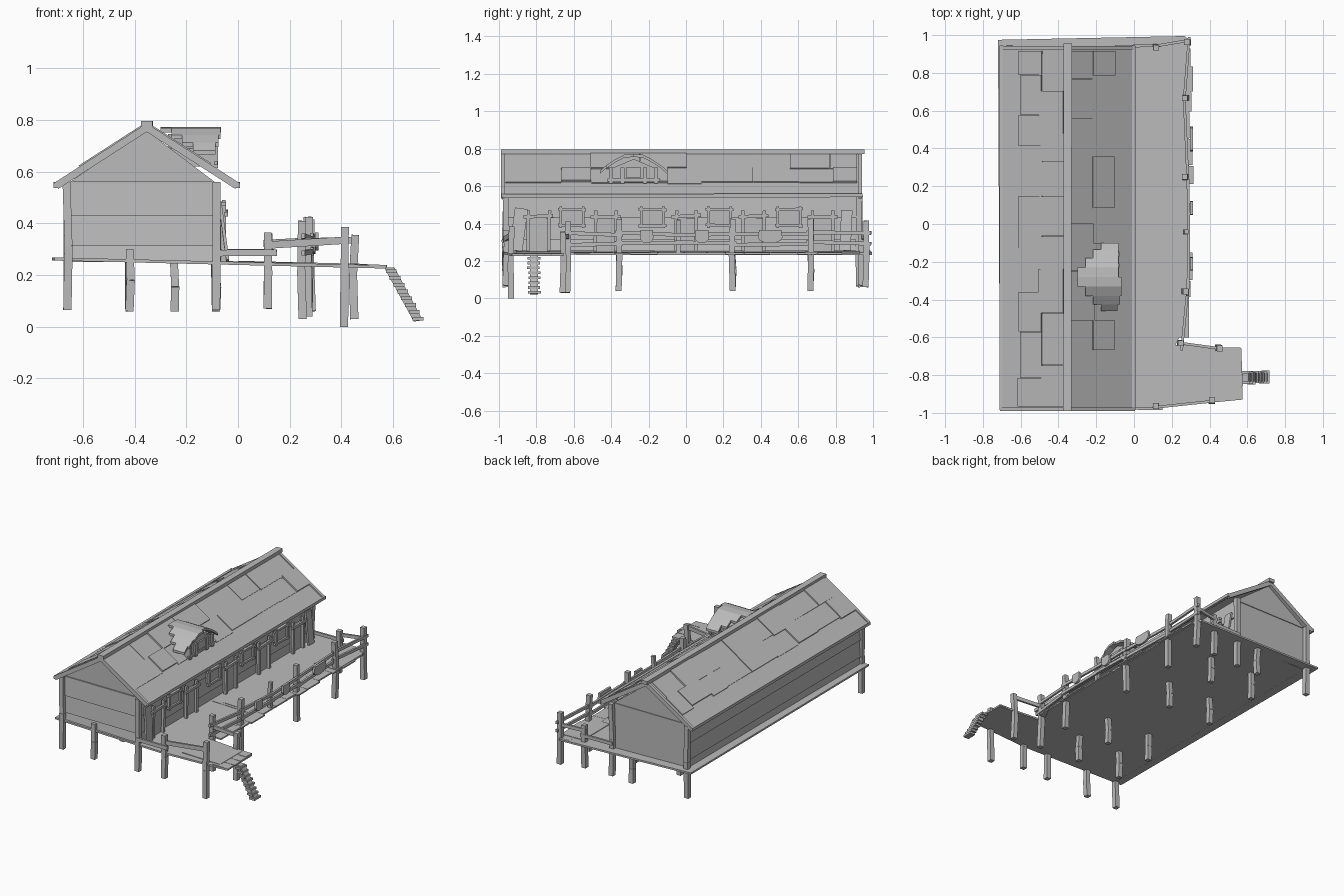
import bpy, bmesh, math, random
from mathutils import Vector

random.seed(4)
if "Cube" in bpy.data.objects:
    bpy.data.objects.remove(bpy.data.objects["Cube"])

GREY = (0.5, 0.5, 0.5, 1)
mat = bpy.data.materials.new("weathered grey")
mat.use_nodes = True
mat.diffuse_color = GREY
mat.node_tree.nodes["Principled BSDF"].inputs["Base Color"].default_value = GREY


def finish(name, bm):
    bmesh.ops.recalc_face_normals(bm, faces=bm.faces)
    me = bpy.data.meshes.new(name)
    bm.to_mesh(me)
    bm.free()
    me.materials.append(mat)
    ob = bpy.data.objects.new(name, me)
    bpy.context.collection.objects.link(ob)


def loft(bm, ring_a, ring_b):
    a = [bm.verts.new(p) for p in ring_a]
    b = [bm.verts.new(p) for p in ring_b]
    bm.faces.new(a)
    bm.faces.new(b[::-1])
    for i in range(len(a)):
        j = (i + 1) % len(a)
        bm.faces.new((a[i], b[i], b[j], a[j]))


def prism(bm, pts, lo, hi, axis="y"):
    """Extrude a 2D outline along one axis."""
    place = {"x": lambda p, t: (t, p[0], p[1]),
             "y": lambda p, t: (p[0], t, p[1])}[axis]
    loft(bm, [place(p, lo) for p in pts], [place(p, hi) for p in pts])


def beam(bm, a, b, w=0.02, h=0.02):
    """Squared timber between two points."""
    a, b = Vector(a), Vector(b)
    d = (b - a).normalized()
    s = d.cross(Vector((1, 0, 0)) if abs(d.z) > 0.9 else Vector((0, 0, 1))).normalized()
    u = s.cross(d)
    ring = [s * (i * w / 2) + u * (j * h / 2) for i, j in ((-1, -1), (1, -1), (1, 1), (-1, 1))]
    loft(bm, [a + r for r in ring], [b + r for r in ring])


def box(bm, x0, x1, y0, y1, z0, z1):
    prism(bm, [(x0, z0), (x1, z0), (x1, z1), (x0, z1)], y0, y1)


def jit(s):
    return random.uniform(-s, s)


def post(bm, x, y, z0, z1, w=0.032):
    """Crooked pole in two slightly offset lengths."""
    m = (x + jit(.006), y + jit(.006), (z0 + z1) / 2)
    beam(bm, (x, y, z0), m, w, w)
    beam(bm, m, (x + jit(.004), y + jit(.004), z1), w * .95, w * .95)


def deck_z(x):
    return 0.247 - 0.024 * x


# Sloping platform with a landing for the stairs
bm = bmesh.new()
outline = [(-.71, -.975), (.1, -.975), (.57, -.93), (.57, -.66), (.22, -.64), (.29, -.5),
           (.29, .97), (.27, .995), (-.72, .975)]
loft(bm, [(x, y, deck_z(x) + .004) for x, y in outline],
     [(x, y, deck_z(x) - .008) for x, y in outline])
finish("deck", bm)

# Loose boards: patches on top and a ragged edge
bm = bmesh.new()


def board(x0, x1, y0, y1, lift=.008):
    prism(bm, [(x0, deck_z(x0) - .004), (x1, deck_z(x1) - .004),
               (x1, deck_z(x1) + lift), (x0, deck_z(x0) + lift)], y0, y1)


board(.13, .30, .64, .93)
board(0, .18, -.17, .24)
board(-.06, .21, -.19, .25, .006)
board(.21, .50, -.91, -.67)
y = -.6
while y < .9:
    step = random.uniform(.08, .15)
    board(.2, .302 + jit(.014), y, y + step, .005)
    y += step + .005
for y in (-.93, -.86, -.79, -.72):
    board(.45, .572 + jit(.013), y, y + .065, .006)
finish("deck_boards", bm)

# House body with gables
bm = bmesh.new()
prism(bm, [(-.65, .25), (-.09, .25), (-.09, .56), (-.355, .76), (-.65, .56)], -.95, .915)
finish("house_walls", bm)

# Horizontal cladding, lapped
bm = bmesh.new()
for z0, z1 in ((.255, .315), (.315, .43), (.43, .56)):
    for x, s in ((-.65, -1), (-.09, 1)):
        prism(bm, [(x, z0), (x + s * .012, z0), (x + s * .003, z1), (x, z1)], -.95, .915)
    prism(bm, [(-.95, z0), (-.962, z0), (-.953, z1), (-.95, z1)], -.65, -.095, "x")
box(bm, -.64, -.1, -.957, .92, .553, .562)
finish("wall_cladding", bm)

# Roof slopes, overlapping sheets, eaves poles and barge boards
RX, RZ, RUN, FALL = -.353, .775, .345, .222


def slope(side, t, lift):
    return (RX + side * (RUN * t + lift * .54), RZ - FALL * t + lift * .84)


def sheet(bm, side, t0, t1, y0, y1, lift, low=-.012):
    prism(bm, [slope(side, t0, low), slope(side, t1, low),
               slope(side, t1, lift), slope(side, t0, lift)], y0, y1)


bm = bmesh.new()
for side in (-1, 1):
    sheet(bm, side, 0, 1, -.975, .93, .002)
finish("roof", bm)

bm = bmesh.new()
for side in (-1, 1):
    for t0, t1 in ((.04, .40), (.38, .72)):
        y = -.965
        while y < .9:
            step = random.uniform(.14, .3)
            end = min(y + step, .915)
            sheet(bm, side, t0, t1 + jit(.025), y, end, random.choice((.006, .010, .015)), 0)
            y = end + .002
finish("roof_sheets", bm)

bm = bmesh.new()
for side in (-1, 1):
    for y in (-.982, .93):
        sheet(bm, side, 0, 1.02, y - .008, y + .012, .010, -.018)
    x, z = slope(side, 1.02, -.002)
    beam(bm, (x, -.985, z), (x, .945, z + .004), .018, .02)
finish("roof_edge_boards", bm)

bm = bmesh.new()
beam(bm, (RX, -.99, .783), (RX + .002, .955, .783), .044, .024)
finish("ridge_beam", bm)

# Dormer: front wall, cheeks and a stepped fan of roof boards
bm = bmesh.new()
prism(bm, [(-.41, .62), (-.15, .62), (-.15, .69), (-.28, .745), (-.41, .69)], -.27, -.09, "x")
for y in (-.40, -.34, -.22, -.16):
    box(bm, -.092, -.078, y - .011, y + .011, .615, .70)
box(bm, -.092, -.08, -.42, -.14, .625, .64)
box(bm, -.092, -.08, -.32, -.24, .645, .70)
finish("dormer", bm)

bm = bmesh.new()
arch = [(0, .772), (.05, .768), (.10, .742), (.145, .712), (.18, .682)]
for s in (-1, 1):
    for i, (p, q) in enumerate(zip(arch, arch[1:])):
        back = -.30 + .042 * i
        a, b = (-.28 + s * p[0], p[1]), (-.28 + s * q[0], q[1])
        prism(bm, [a, b, (b[0], b[1] - .016), (a[0], a[1] - .016)], back, -.075 + jit(.012), "x")
finish("dormer_roof", bm)

# Stilts, corner posts and railing posts
bm = bmesh.new()
for x in (-.66, -.085):
    for y in (-.965, .925):
        post(bm, x, y, .065, .56)
for x, y, z0, z1 in ((-.42, -.965, .06, .30), (.115, -.965, .07, .365), (.41, -.935, 0, .385),
                     (.45, -.66, .03, .355), (.25, -.635, .03, .41), (-.245, .935, .06, .25),
                     (.115, .935, .07, .36), (.285, .96, .06, .415)):
    post(bm, x, y, z0, z1)
for y in (-.36, .25, .665):
    post(bm, .272, y, .04, .425)
    for x in (-.42, -.085):
        post(bm, x, y, .06, deck_z(x))
for x in (-.42, -.085):
    post(bm, x, -.65, .06, deck_z(x))
post(bm, .275, -.04, .235, .42, .024)
finish("posts", bm)

# Railings
bm = bmesh.new()
side_line = [(.252, -.65), (.285, -.36), (.29, -.04), (.285, .25), (.265, .665), (.292, .97)]
for k, z in enumerate((.345, .295)):
    for (x0, y0), (x1, y1) in zip(side_line, side_line[1:]):
        beam(bm, (x0, y0 - .02, z + jit(.01)), (x1, y1 + .02, z + jit(.01)), .014, .02)
beam(bm, (-.09, -.975, .285), (.15, -.978, .287), .014, .025)
beam(bm, (.10, -.972, .315), (.42, -.938, .335), .014, .028)
beam(bm, (.24, -.63, .33), (.46, -.66, .335), .014, .025)
beam(bm, (-.10, .94, .29), (.14, .945, .29), .014, .022)
beam(bm, (.10, .94, .325), (.29, .972, .335), .014, .022)
finish("railings", bm)

# Cloths hanging over the rail
bm = bmesh.new()
for yc, w in ((-.21, .036), (.085, .038), (.45, .066)):
    pts = [(yc + w * math.cos(math.pi * i / 6), .325 - .03 * math.sin(math.pi * i / 6))
           for i in range(7)]
    prism(bm, pts + [(yc - w * .9, .365), (yc + w * .9, .365)], .297, .312, "x")
finish("hanging_cloths", bm)

# Doorways: leaf, two poles and a crossbar
bm = bmesh.new()
for y in (-.79, -.43, 0, .36, .73):
    box(bm, -.08, -.066, y - .05, y + .05, .25, .43)
    for s in (-.055, .055):
        beam(bm, (-.055, y + s, .25), (-.055, y + s + jit(.006), .47), .018, .018)
    beam(bm, (-.045, y - .08, .435), (-.045, y + .08, .44 + jit(.006)), .014, .018)
finish("doorways", bm)

# Windows: shutter plate, frame and sill
bm = bmesh.new()
for y in (-.61, -.18, .18, .55):
    box(bm, -.08, -.06, y - .055, y + .055, .39, .475)
    for z in (.39, .475):
        beam(bm, (-.055, y - .075, z + jit(.004)), (-.055, y + .075, z + jit(.004)), .016, .014)
    for s in (-.06, .06):
        beam(bm, (-.055, y + s, .375), (-.055, y + s, .49), .014, .014)
finish("windows", bm)

# Planks leaning on the wall
bm = bmesh.new()
beam(bm, (-.04, -.91, .255), (-.07, -.88, .48), .07, .012)
beam(bm, (-.04, .85, .255), (-.07, .86, .47), .06, .012)
finish("leaning_planks", bm)

# Stairs: stringer block and treads
bm = bmesh.new()
prism(bm, [(.565, .23), (.605, .23), (.715, .025), (.68, .02)], -.835, -.79)
for i in range(8):
    x, z = .602 + .0148 * i, .222 - .0262 * i
    box(bm, x - .03, x + .012, -.845 + jit(.004), -.78 + jit(.004), z - .014, z)
finish("stairs", bm)
